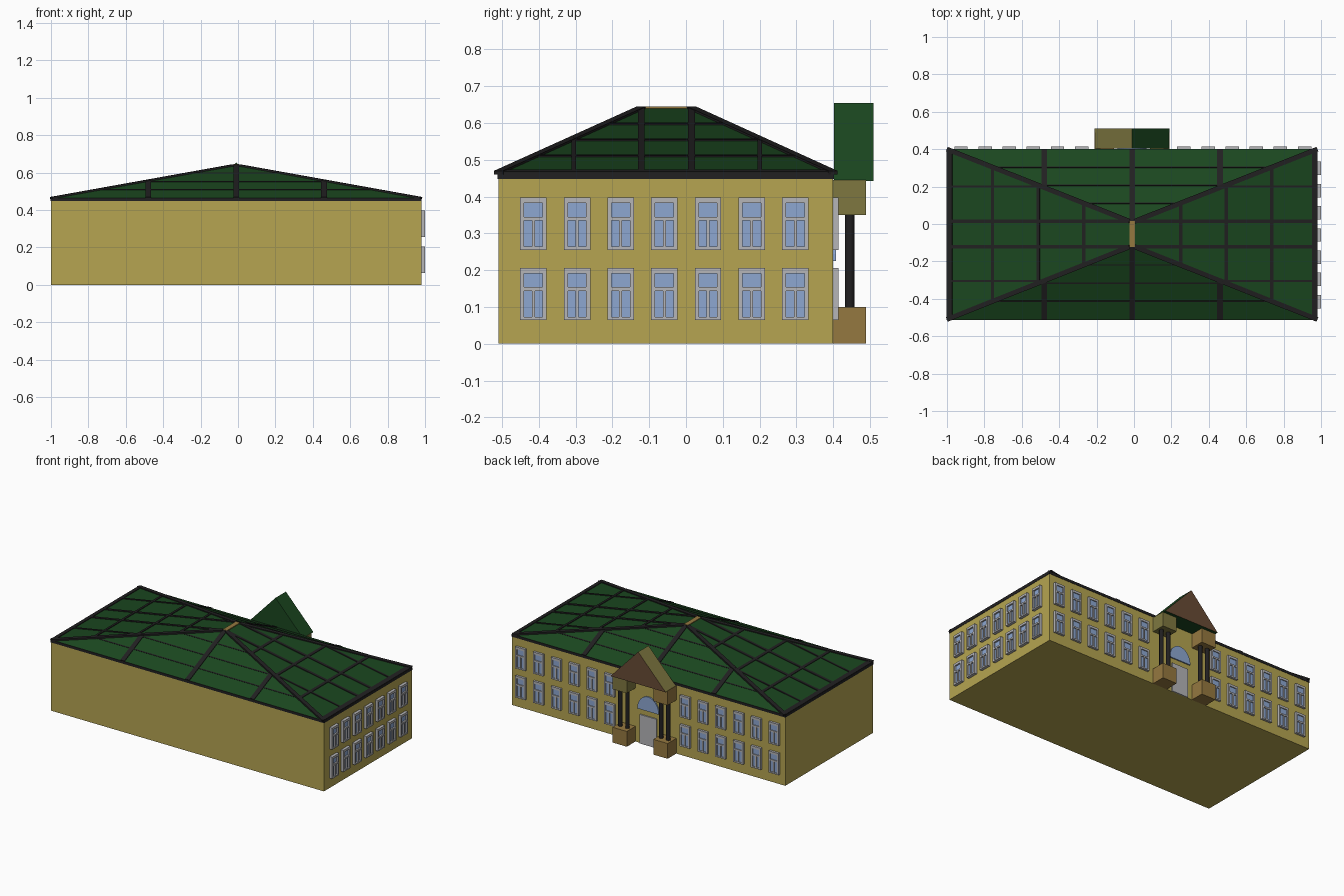
import bpy, bmesh, math
from mathutils import Vector, Matrix

if "Cube" in bpy.data.objects:
    bpy.data.objects.remove(bpy.data.objects["Cube"])


def mat(name, r, g, b):
    m = bpy.data.materials.new(name)
    m.diffuse_color = tuple((c / 255) ** 2.2 for c in (r, g, b)) + (1,)
    m.use_nodes = True
    m.node_tree.nodes["Principled BSDF"].inputs["Base Color"].default_value = m.diffuse_color
    return m


WALL = mat("ochre", 180, 163, 82)
GREEN = mat("roof_green", 32, 72, 36)
DARK = mat("dark_trim", 38, 37, 38)
OLIVE = mat("olive", 126, 119, 66)
BROWN = mat("tan_brown", 148, 120, 66)
GABLE = mat("gable_brown", 104, 76, 56)
GLASS = mat("glass_blue", 140, 166, 208)
FRAME = mat("frame_grey", 180, 180, 183)


def finish(name, bm, *mats):
    bmesh.ops.recalc_face_normals(bm, faces=bm.faces)
    me = bpy.data.meshes.new(name)
    bm.to_mesh(me)
    bm.free()
    for m in mats:
        me.materials.append(m)
    ob = bpy.data.objects.new(name, me)
    bpy.context.collection.objects.link(ob)
    return ob


def add_box(bm, x0, x1, y0, y1, z0, z1):
    m = Matrix.Translation(((x0 + x1) / 2, (y0 + y1) / 2, (z0 + z1) / 2))
    bmesh.ops.create_cube(bm, size=1, matrix=m @ Matrix.Diagonal((x1 - x0, y1 - y0, z1 - z0, 1)))


def box(name, m, *dims):
    bm = bmesh.new()
    add_box(bm, *dims)
    return finish(name, bm, m)


X0, X1, Y0, Y1 = -1.0, 0.98, -0.51, 0.40        # footprint
RX0, RX1, RY0, RY1 = -0.025, 0.005, -0.122, 0.015  # ridge rectangle
EZ, RZ, CX = 0.465, 0.64, -0.01

# Walls, eave band and ridge cap
box("walls", WALL, X0, X1, Y0, Y1, 0, 0.45)
box("eave_band", DARK, X0 - .002, X1 + .002, Y0 - .002, Y1 + .002, 0.448, EZ)
box("ridge_cap", BROWN, RX0, RX1, RY0, RY1, RZ - .01, RZ + .005)


def lerp(a, b, t):
    return a + (b - a) * t


def ring(t):
    """Corners of the hip roof at slope fraction t."""
    xa, xb = lerp(X0, RX0, t), lerp(X1, RX1, t)
    ya, yb = lerp(Y0, RY0, t), lerp(Y1, RY1, t)
    z = lerp(EZ, RZ, t)
    return [Vector(p) for p in ((xa, ya, z), (xb, ya, z), (xb, yb, z), (xa, yb, z))]


# Hip roof surface
bm = bmesh.new()
lo = [bm.verts.new(p) for p in ring(0)]
hi = [bm.verts.new(p) for p in ring(1)]
for i in range(4):
    j = (i + 1) % 4
    bm.faces.new((lo[i], lo[j], hi[j], hi[i]))
bm.faces.new(hi)
bm.faces.new(lo[::-1])
finish("hip_roof", bm, GREEN)


def rib(bm, a, b, normal, w, h):
    """Beam lying on the roof from a to b."""
    a, b = Vector(a), Vector(b)
    d = (b - a).normalized()
    s = d.cross(normal).normalized()
    n = s.cross(d)
    rot = Matrix((d, s, n)).transposed().to_4x4()
    m = Matrix.Translation((a + b) / 2) @ rot @ Matrix.Diagonal(((b - a).length, w, 2 * h, 1))
    bmesh.ops.create_cube(bm, size=1, matrix=m)


# Roof ribs: hips, cross battens and slope battens
bm = bmesh.new()
UP = Vector((0, 0, 1))
nrm = []
for i in range(4):
    a, b, c = ring(0)[i], ring(0)[(i + 1) % 4], ring(1)[i]
    nrm.append((b - a).cross(c - a).normalized())
    rib(bm, a, c, UP, 0.026, 0.005)
for t in (0.25, 0.5, 0.75):
    r = ring(t)
    for i in range(4):
        ends = i % 2
        rib(bm, r[i], r[(i + 1) % 4], nrm[i], 0.018 if ends else 0.007, 0.004 if ends else 0.002)
for i, x, xr in ((1, X1, RX1), (3, X0, RX0)):
    edge = ring(0.014)
    rib(bm, edge[i], edge[(i + 1) % 4], nrm[i], 0.03, 0.004)
    for y, w in ((RY0, .018), (RY1, .018), (0.2, .012), (-0.305, .012)):
        t = min(1, (Y1 - y) / (Y1 - RY1), (y - Y0) / (RY0 - Y0))
        rib(bm, (x, y, EZ), (lerp(x, xr, t), y, lerp(EZ, RZ, t)), nrm[i], w, 0.004)
for i, y, yr in ((0, Y0, RY0), (2, Y1, RY1)):
    for x in (-0.48, CX, 0.46):
        t = min(1, (X1 - x) / (X1 - RX1), (x - X0) / (RX0 - X0))
        rib(bm, (x, y, EZ), (x, lerp(y, yr, t), lerp(EZ, RZ, t)), nrm[i], 0.03, 0.004)
finish("roof_ribs", bm, DARK)


# Windows: (left, right, bottom, top) bars of one frame, relative to centre/sill
W, H = 0.036, 0.142
BARS = [(-W, -.025, 0, H), (.025, W, 0, H), (-.025, .025, 0, .009), (-.025, .025, .127, H),
        (-.025, .025, .08, .09), (-.004, .004, .009, .08)]


def windows(name, centres, side):
    fr, gl = bmesh.new(), bmesh.new()

    def put(bm, a, b, z0, z1, depth):
        if side == "x":
            add_box(bm, X1 - .005, X1 + depth, a, b, z0, z1)
        else:
            add_box(bm, a, b, Y1 - .005, Y1 + depth, z0, z1)
    for c in centres:
        for sill in (0.064, 0.255):
            put(gl, c - .03, c + .03, sill + .005, sill + H - .005, .009)
            for a, b, z0, z1 in BARS:
                put(fr, c + a, c + b, sill + z0, sill + z1, .015 if side == "y" else .019)
    finish(name + "_frames", fr, FRAME)
    finish(name + "_glass", gl, GLASS)


windows("right_windows", [-0.415 + 0.1187 * i for i in range(7)], "x")
windows("entrance_windows", [c + 0.129 * i for c in (-0.925, 0.267) for i in range(6)], "y")

# Door and fan light
box("door", FRAME, CX - .06, CX + .06, Y1 - .005, Y1 + .008, 0, 0.19)
bm = bmesh.new()
arc = [bm.verts.new((CX + .078 * math.cos(k * math.pi / 16), Y1 - .005,
                     0.225 + .095 * math.sin(k * math.pi / 16))) for k in range(17)]
f = bm.faces.new(arc)
ext = bmesh.ops.extrude_face_region(bm, geom=[f])["geom"]
bmesh.ops.translate(bm, vec=(0, .013, 0), verts=[v for v in ext if isinstance(v, bmesh.types.BMVert)])
finish("fan_light", bm, GLASS)

# Portico pedestals, paired columns and capital blocks
for s, label, cap in ((1, "right", OLIVE), (-1, "left", BROWN)):
    c = CX + s * 0.148
    box(label + "_pedestal", BROWN, c - .052, c + .052, Y1, 0.49, 0, 0.10)
    box(label + "_capital", cap, c - .052, c + .052, Y1, 0.49, 0.35, 0.445)
    bm = bmesh.new()
    for dx in (-.026, .026):
        bmesh.ops.create_cone(bm, cap_ends=True, segments=16, radius1=.013, radius2=.013, depth=.25,
                              matrix=Matrix.Translation((c + dx, 0.445, 0.225)))
    ob = finish(label + "_columns", bm, DARK)
    bpy.context.view_layer.objects.active = ob
    ob.select_set(True)
    bpy.ops.object.shade_smooth_by_angle()
    ob.select_set(False)

# Portico gable roof
bm = bmesh.new()
tri = [(CX - .2, .443), (CX + .2, .443), (CX, .655)]
a = [bm.verts.new((x, 0.403, z)) for x, z in tri]
b = [bm.verts.new((x, 0.51, z)) for x, z in tri]
bm.faces.new(a)
bm.faces.new(b).material_index = 1
for i in range(3):
    j = (i + 1) % 3
    bm.faces.new((a[i], a[j], b[j], b[i])).material_index = 2 if i == 2 else 0
finish("portico_roof", bm, GREEN, GABLE, OLIVE)
